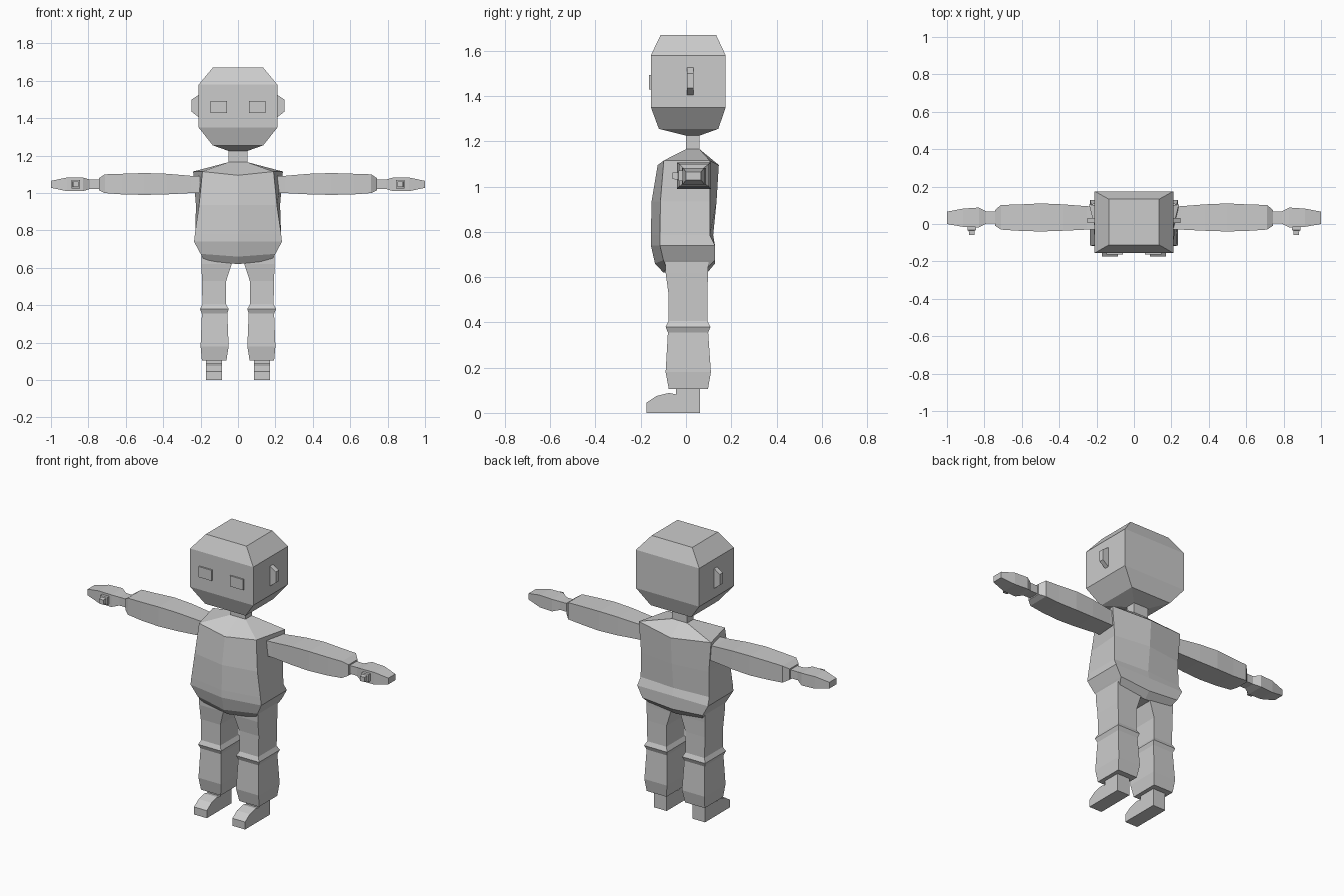
import bpy, bmesh

grey = bpy.data.materials.new("light grey")
grey.diffuse_color = (0.6, 0.6, 0.6, 1)


def loft(name, rings, mirrored=False):
    """Skin closed rings of points, cap both ends, optionally mirror in x."""
    bm = bmesh.new()
    loops = [[bm.verts.new(p) for p in r] for r in rings]
    n = len(loops[0])
    for a, b in zip(loops, loops[1:]):
        for i in range(n):
            j = (i + 1) % n
            bm.faces.new((a[i], a[j], b[j], b[i]))
    bm.faces.new(loops[0])
    bm.faces.new(loops[-1])
    bmesh.ops.recalc_face_normals(bm, faces=bm.faces)
    me = bpy.data.meshes.new(name)
    bm.to_mesh(me)
    bm.free()
    me.materials.append(grey)
    ob = bpy.data.objects.new(name, me)
    bpy.context.collection.objects.link(ob)
    if mirrored:
        ob.modifiers.new("mirror", 'MIRROR').use_mirror_merge = False
    return ob


def level(z, x0, x1, y0, y1):
    return [(x0, y0, z), (x1, y0, z), (x1, y1, z), (x0, y1, z)]


def slice_x(x, y0, y1, z0, z1):
    return [(x, y0, z0), (x, y1, z0), (x, y1, z1), (x, y0, z1)]


def slice_y(y, x0, x1, z0, z1):
    return [(x0, y, z0), (x1, y, z0), (x1, y, z1), (x0, y, z1)]


# Head: chamfered block, (z, half width, front y, back y)
loft("head", [level(z, -w, w, a, b) for z, w, a, b in (
    (1.225, 0.05, 0.0, 0.06), (1.255, 0.135, -0.12, 0.143),
    (1.35, 0.21, -0.155, 0.175), (1.58, 0.21, -0.155, 0.175),
    (1.67, 0.135, -0.112, 0.133))])
loft("neck", [level(z, -0.05, 0.05, 0.0, 0.06) for z in (1.14, 1.24)])

# Eyes and ears
loft("eye", [slice_y(y, 0.06, 0.148, 1.428, 1.492) for y in (-0.15, -0.164)], True)
loft("ear", [slice_x(0.2, 0.005, 0.033, 1.405, 1.525),
             slice_x(0.21, 0.005, 0.033, 1.405, 1.525),
             slice_x(0.248, 0.005, 0.033, 1.435, 1.5)], True)

# Torso: each ring is bowed at front and back centre
# (z, z of front centre, front width, back width, centre front, corner front, corner back, centre back)
torso = []
for z, zc, wf, wb, cf, f, b, cb in (
        (0.64, 0.62, 0.18, 0.18, -0.10, -0.085, 0.095, 0.095),
        (0.675, 0.66, 0.20, 0.20, -0.137, -0.10, 0.128, 0.128),
        (0.74, 0.74, 0.235, 0.235, -0.155, -0.115, 0.128, 0.128),
        (0.785, 0.785, 0.23, 0.228, -0.155, -0.115, 0.105, 0.12),
        (0.935, 0.935, 0.208, 0.225, -0.152, -0.113, 0.105, 0.135),
        (1.115, 1.095, 0.19, 0.24, -0.125, -0.098, 0.105, 0.145),
        (1.165, 1.165, 0.05, 0.05, 0.0, 0.0, 0.06, 0.06)):
    torso.append([(-wf, f, z), (0, cf, zc), (wf, f, z),
                  (wb, b, z), (0, cb, zc), (-wb, b, z)])
loft("torso", torso)

# Arm with sleeve, wrist and hand: (x, y0, y1, z0, z1)
loft("sleeve", [slice_x(*s) for s in (
    (0.18, -0.03, 0.093, 1.0, 1.09), (0.25, -0.03, 0.095, 1.0, 1.092),
    (0.38, -0.036, 0.105, 0.993, 1.103), (0.5, -0.04, 0.11, 0.99, 1.107),
    (0.62, -0.036, 0.104, 0.993, 1.103), (0.712, -0.03, 0.102, 1.0, 1.1),
    (0.742, -0.01, 0.075, 1.015, 1.08))], True)
loft("hand", [slice_x(*s) for s in (
    (0.73, 0.002, 0.067, 1.022, 1.072), (0.79, 0.002, 0.067, 1.022, 1.072),
    (0.83, -0.018, 0.088, 1.01, 1.083), (0.915, -0.015, 0.082, 1.01, 1.083),
    (1.0, 0.0, 0.066, 1.028, 1.065))], True)
loft("thumb", [slice_y(y, 0.868 - w, 0.868 + w, 1.047 - w, 1.047 + w)
               for y, w in ((0.0, 0.023), (-0.033, 0.023),
                            (-0.035, 0.016), (-0.06, 0.014))], True)

# Trouser leg with knee ridge: (z, inner x, outer x, front y, back y)
loft("leg", [level(*s) for s in (
    (0.68, 0.02, 0.195, -0.09, 0.1), (0.62, 0.034, 0.195, -0.09, 0.097),
    (0.53, 0.063, 0.193, -0.078, 0.095), (0.405, 0.063, 0.19, -0.078, 0.096),
    (0.38, 0.05, 0.203, -0.09, 0.108), (0.355, 0.057, 0.193, -0.08, 0.098),
    (0.18, 0.05, 0.2, -0.09, 0.11), (0.105, 0.062, 0.193, -0.076, 0.097))], True)

# Shoe: side profile pulled across x
shoe = [(0.062, 0), (0.062, 0.12), (-0.045, 0.12), (-0.045, 0.082),
        (-0.075, 0.088), (-0.13, 0.075), (-0.175, 0.045), (-0.175, 0)]
loft("shoe", [[(x, y, z) for y, z in shoe] for x in (0.085, 0.17)], True)
